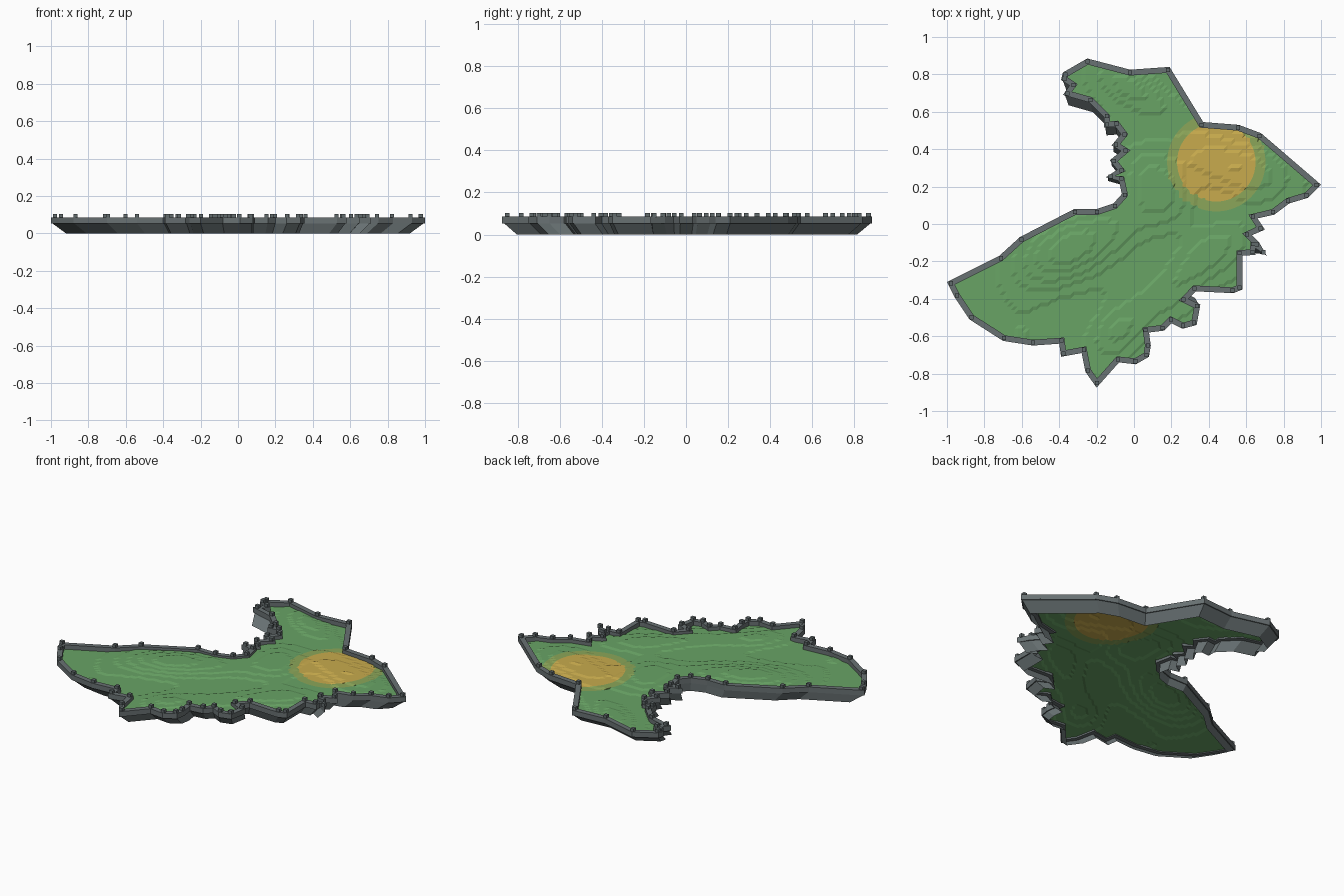
import bpy, bmesh, math
from mathutils import Vector

if "Cube" in bpy.data.objects:
    bpy.data.objects.remove(bpy.data.objects["Cube"])

# Coast outline, clockwise seen from above
COAST = [(-.25,.885),(-.02,.825),(.19,.84),(.37,.545),(.56,.53),(.68,.485),(1,.21),(.93,.14),
 (.83,.11),(.75,.05),(.66,.03),(.70,-.03),(.63,-.06),(.67,-.1),(.71,-.17),(.65,-.13),(.65,-.165),
 (.58,-.17),(.58,-.35),(.53,-.37),(.33,-.36),(.29,-.40),(.355,-.43),(.335,-.54),(.26,-.56),
 (.20,-.53),(.16,-.57),(.08,-.58),(.09,-.65),(.08,-.71),(.01,-.75),(-.08,-.74),(-.2,-.875),
 (-.26,-.79),(-.28,-.69),(-.39,-.71),(-.40,-.64),(-.54,-.65),(-.70,-.625),(-.88,-.51),(-.96,-.39),
 (-1,-.31),(-.72,-.17),(-.61,-.07),(-.32,.08),(-.20,.08),(-.11,.11),(-.065,.16),(-.08,.23),
 (-.15,.25),(-.09,.29),(-.13,.34),(-.07,.39),(-.12,.42),(-.07,.48),(-.10,.52),(-.16,.515),
 (-.16,.57),(-.24,.65),(-.38,.69),(-.345,.74),(-.39,.77),(-.38,.81)]
P = [Vector(p) for p in COAST]
N = len(P)
Z_LIP, Z_TOP, Z_POST = .053, .085, .103
THICK = .031


def material(name, color):
    m = bpy.data.materials.new(name)
    m.diffuse_color = (*color, 1)
    m.use_nodes = True
    m.node_tree.nodes["Principled BSDF"].inputs["Base Color"].default_value = m.diffuse_color
    return m


GRASS = material("grass green", (.14, .37, .13))
SAND = material("sand yellow", (.58, .41, .075))
FRINGE = material("dry grass", (.26, .38, .10))
STONE = material("wall grey", (.14, .165, .17))
ROCK = material("cliff grey", (.15, .18, .185))
POST = material("post grey", (.12, .145, .15))


def finish(bm, name, mats, recalc=True):
    if recalc:
        bmesh.ops.recalc_face_normals(bm, faces=bm.faces)
    me = bpy.data.meshes.new(name)
    bm.to_mesh(me)
    bm.free()
    for m in mats:
        me.materials.append(m)
    ob = bpy.data.objects.new(name, me)
    bpy.context.collection.objects.link(ob)
    return ob


def inset(i, d):
    """Outline point i moved inward by d, with a limited mitre."""
    e1 = (P[i] - P[i - 1]).normalized()
    e2 = (P[(i + 1) % N] - P[i]).normalized()
    n1, n2 = Vector((e1.y, -e1.x)), Vector((e2.y, -e2.x))
    m = n1 + n2
    m.normalize()
    return P[i] + m * d / max(m.dot(n1), .6)


def loft(bm, rings, closed=False):
    vs = [[bm.verts.new(p) for p in r] for r in rings]
    pairs = list(zip(vs, vs[1:])) + ([(vs[-1], vs[0])] if closed else [])
    for a, b in pairs:
        for i in range(N):
            j = (i + 1) % N
            bm.faces.new((a[i], b[i], b[j], a[j]))


# Wall: closed rectangular ring following the coast
inner = [inset(i, THICK) for i in range(N)]
bm = bmesh.new()
loft(bm, [[(p.x, p.y, z) for p in ring] for ring, z in
          ((P, Z_LIP), (P, Z_TOP), (inner, Z_TOP), (inner, Z_LIP))], closed=True)
finish(bm, "coast_wall", [STONE])

# Cliff skirt: tapers towards the centre, open underneath
rim = [inset(i, .006) for i in range(N)]
bm = bmesh.new()
loft(bm, [[(p.x * .92, p.y * .92, 0) for p in P], [(p.x, p.y, Z_LIP) for p in rim]])
finish(bm, "cliff_skirt", [ROCK])

# Posts: one small block on each wall corner
bm = bmesh.new()
for i in range(N):
    c = inset(i, THICK / 2)
    r = bmesh.ops.create_cube(bm, size=1)
    for v in r["verts"]:
        v.co = Vector((c.x + v.co.x * .022, c.y + v.co.y * .022,
                       Z_POST if v.co.z > 0 else Z_TOP - .004))
finish(bm, "wall_posts", [POST])

# Terrain: terraced hills on a grid
CELL, STEP, BASE = .02, .005, .058
DISC, R_IN, R_OUT = Vector((.44, .33)), .21, .263
# x, y, along-radius, across-radius, angle, height
HILLS = [(-.28, -.10, .38, .17, .45, .026), (.33, -.22, .34, .13, .75, .017),
         (.10, .25, .26, .15, -.9, .018), (.52, .30, .28, .15, -.3, .018),
         (.00, .72, .22, .10, -.6, .014), (-.10, -.58, .16, .12, .6, .013)]


def height(x, y):
    h = 0
    for cx, cy, a, b, t, k in HILLS:
        u = (x - cx) * math.cos(t) + (y - cy) * math.sin(t)
        v = (y - cy) * math.cos(t) - (x - cx) * math.sin(t)
        h += k * math.exp(-(u / a) ** 2 - (v / b) ** 2)
    h += .0025 * math.sin(9 * x + 4 * y) * math.cos(8 * y - 3 * x)
    return BASE + max(0, round(h / STEP)) * STEP


def inside(p):
    """Inside the coast and past the outer part of the wall."""
    hit = False
    for i in range(N):
        a, b = P[i - 1], P[i]
        if (a.y > p.y) != (b.y > p.y) and p.x < a.x + (p.y - a.y) * (b.x - a.x) / (b.y - a.y):
            hit = not hit
        e = b - a
        t = min(1, max(0, (p - a).dot(e) / e.length_squared))
        if (a + e * t - p).length < .013:
            return False
    return hit


bm = bmesh.new()
verts = {}


def grid_vert(i, j):
    if (i, j) not in verts:
        q = Vector((i * CELL, j * CELL))
        z = height(q.x, q.y)
        d = q - DISC
        for r in (R_IN, R_OUT):          # pull nearby points onto the circles
            if abs(d.length - r) < CELL * .5:
                q = DISC + d.normalized() * r
        verts[i, j] = bm.verts.new((q.x, q.y, z))
    return verts[i, j]


for i in range(-50, 50):
    for j in range(-45, 45):
        if inside(Vector(((i + .5) * CELL, (j + .5) * CELL))):
            a, b, c, d = (grid_vert(i + u, j + v) for u, v in ((0, 0), (1, 0), (1, 1), (0, 1)))
            for tri in ((a, b, c), (a, c, d)):
                f = bm.faces.new(tri)
                r = (f.calc_center_median().xy - DISC).length
                f.material_index = 1 if r < R_IN else 2 if r < R_OUT else 0
finish(bm, "terrain", [GRASS, SAND, FRINGE], recalc=False)
